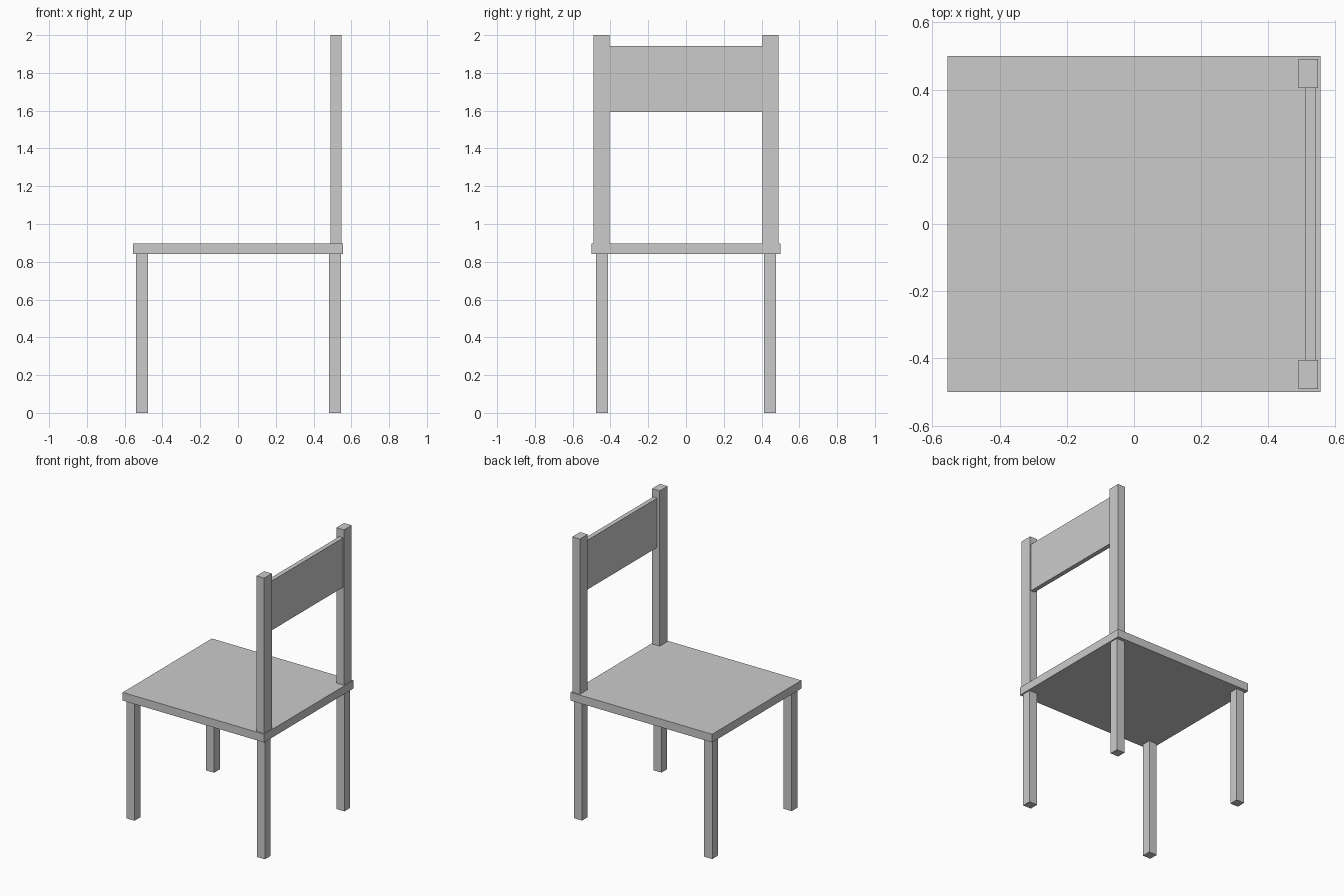
import bpy

if "Cube" in bpy.data.objects:
    bpy.data.objects.remove(bpy.data.objects["Cube"])


def box(name, x, y, z):
    """Axis-aligned box from (min, max) ranges."""
    bpy.ops.mesh.primitive_cube_add(size=1, location=[(a + b) / 2 for a, b in (x, y, z)])
    ob = bpy.context.object
    ob.name = name
    ob.scale = [b - a for a, b in (x, y, z)]
    bpy.ops.object.transform_apply(location=False, rotation=False, scale=True)
    return ob


SEAT_BOTTOM, SEAT_TOP = 0.84, 0.898

# Seat board
box("seat", (-0.555, 0.555), (-0.5, 0.5), (SEAT_BOTTOM, SEAT_TOP))

# Legs and back posts, mirrored across y
for side, s in (("left", -1), ("right", 1)):
    leg_y = sorted((s * 0.413, s * 0.477))
    post_y = sorted((s * 0.404, s * 0.491))
    box(f"front_leg_{side}", (-0.54, -0.477), leg_y, (0, SEAT_BOTTOM))
    box(f"back_leg_{side}", (0.482, 0.546), leg_y, (0, SEAT_BOTTOM))
    box(f"back_post_{side}", (0.489, 0.548), post_y, (SEAT_TOP, 2.0))

# Backrest panel between the posts
box("backrest", (0.51, 0.542), (-0.404, 0.404), (1.592, 1.942))
